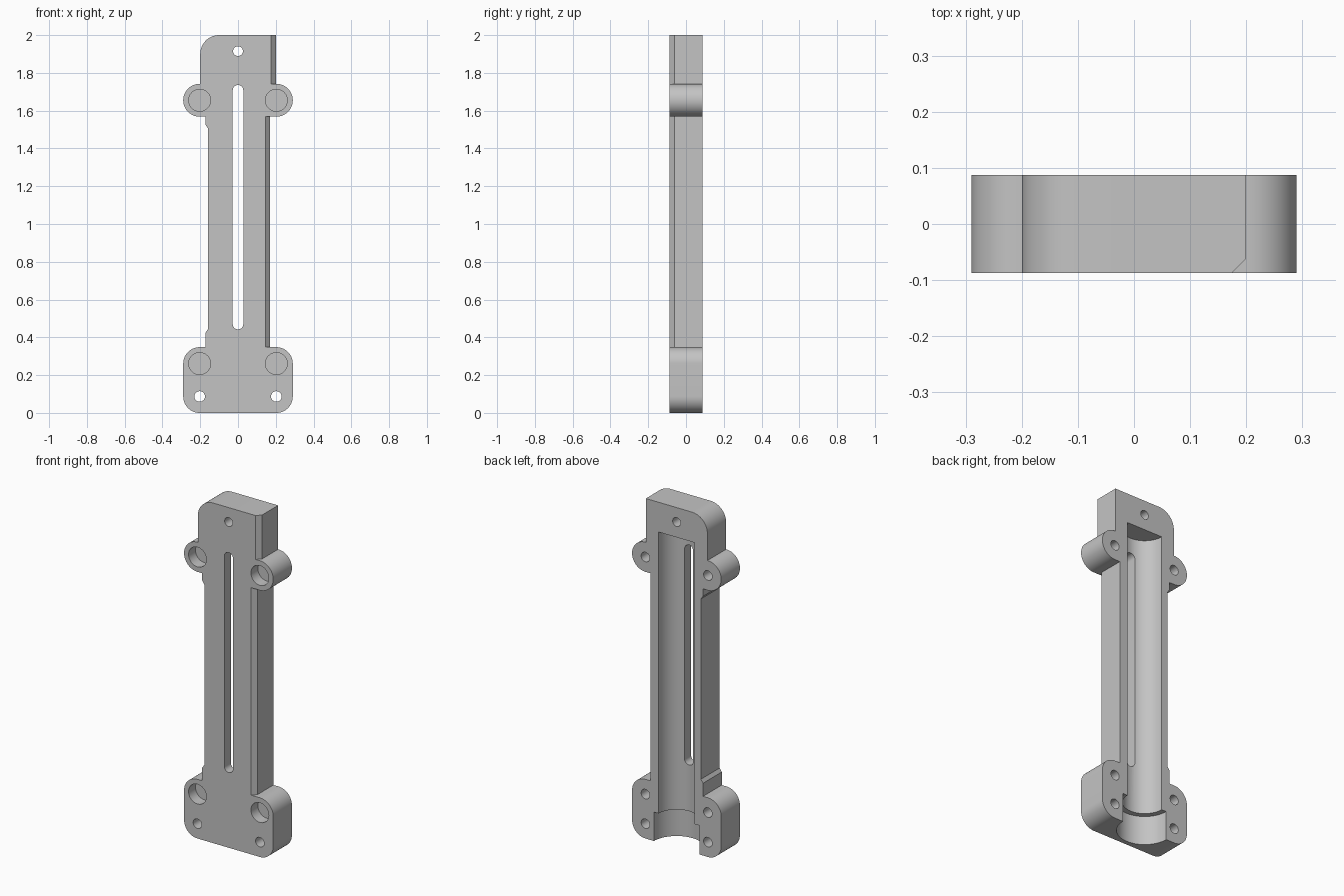
import bpy, bmesh, math

cube = bpy.data.objects.get("Cube")
if cube:
    bpy.data.objects.remove(cube, do_unlink=True)

HALF = 0.087                       # half thickness, also the lug radius
LUG_X, LOW_Z, HIGH_Z = 0.203, 0.261, 1.655
BIG = 0.1                          # cutter overshoot

grey = bpy.data.materials.new("plain_grey")
grey.use_nodes = True
grey.diffuse_color = (0.55, 0.55, 0.55, 1)
grey.node_tree.nodes["Principled BSDF"].inputs["Base Color"].default_value = (0.55, 0.55, 0.55, 1)


def arc(cx, cz, r, start, end, n=16):
    angles = [math.radians(start + (end - start) * i / n) for i in range(n + 1)]
    return [(cx + r * math.cos(a), cz + r * math.sin(a)) for a in angles]


def circle(cx, cz, r, n=48):
    return arc(cx, cz, r, 0, 360, n)[:-1]


def prism(name, points, lo, hi, axis="y"):
    """Extrude an outline along y (outline in x, z) or z (outline in x, y)."""
    place = (lambda p, d: (p[0], d, p[1])) if axis == "y" else (lambda p, d: (p[0], p[1], d))
    bm = bmesh.new()
    base = bm.faces.new([bm.verts.new(place(p, lo)) for p in points])
    top = bmesh.ops.extrude_face_region(bm, geom=[base])["geom"]
    shift = place((0, 0), hi - lo)
    bmesh.ops.translate(bm, vec=shift, verts=[v for v in top if isinstance(v, bmesh.types.BMVert)])
    bmesh.ops.recalc_face_normals(bm, faces=bm.faces)
    mesh = bpy.data.meshes.new(name)
    bm.to_mesh(mesh)
    bm.free()
    mesh.materials.append(grey)
    obj = bpy.data.objects.new(name, mesh)
    bpy.context.collection.objects.link(obj)
    return obj


# Body outline, counter-clockwise from the lower right corner
outline = (
    arc(LUG_X, HALF, HALF, -90, 0)
    + arc(LUG_X, LOW_Z, HALF, 0, 90)
    + [(0.17, 0.348), (0.17, 1.568)]
    + arc(LUG_X, HIGH_Z, HALF, -90, 90, 32)
    + [(0.2, 1.742), (0.2, 2)]
    + arc(-0.1, 1.9, 0.1, 90, 180)
    + [(-0.2, 1.742)]
    + arc(-LUG_X, HIGH_Z, HALF, 90, 270, 32)
    + [(-0.172, 1.568), (-0.172, 1.525), (-0.158, 1.505)]
    + [(-0.158, 0.445), (-0.172, 0.425), (-0.172, 0.348)]
    + arc(-LUG_X, LOW_Z, HALF, 90, 180)
    + arc(-LUG_X, HALF, HALF, 180, 270)
)
body = prism("clamp_half_body", outline, -HALF, HALF)

# Round channel along the back, wider at the foot
cutters = [
    prism("channel_cutter", circle(0, HALF, 0.117, 64), 0.1, 1.825, "z"),
    prism("wide_channel_cutter", circle(0, HALF, 0.148, 64), -BIG, 0.17, "z"),
]

# Long slot through the front wall
slot = arc(0, 1.708, 0.028, 0, 180) + arc(0, 0.47, 0.028, 180, 360)
cutters.append(prism("slot_cutter", slot, -HALF - BIG, HALF + BIG))

# Bevelled front edge on the right side
for edge_x, low, high in ((0.17, 0.348, 1.568), (0.2, 1.742, 2 + BIG)):
    wedge = [(edge_x - 0.036, -0.098), (edge_x + 0.01, -0.098), (edge_x + 0.01, -0.051)]
    cutters.append(prism("bevel_cutter", wedge, low, high, "z"))

# Through holes, and blind screw recesses with pilot holes behind them
cutters.append(prism("top_hole_cutter", circle(0, 1.915, 0.026), -BIG * 2, BIG * 2))
for x in (-LUG_X, LUG_X):
    cutters.append(prism("foot_hole_cutter", circle(x, HALF, 0.028), -BIG * 2, BIG * 2))
    for z in (LOW_Z, HIGH_Z):
        cutters.append(prism("recess_cutter", circle(x, z, 0.058), -BIG * 2, -0.022))
        cutters.append(prism("pilot_cutter", circle(x, z, 0.028), -0.014, BIG * 2))

bpy.ops.object.select_all(action="DESELECT")
body.select_set(True)
bpy.context.view_layer.objects.active = body
for cutter in cutters:
    cutter.hide_render = True
    mod = body.modifiers.new("cut", "BOOLEAN")
    mod.operation, mod.solver, mod.object = "DIFFERENCE", "EXACT", cutter
    bpy.ops.object.modifier_apply(modifier=mod.name)
    bpy.data.objects.remove(cutter, do_unlink=True)

bpy.ops.object.shade_smooth_by_angle(angle=math.radians(30))
